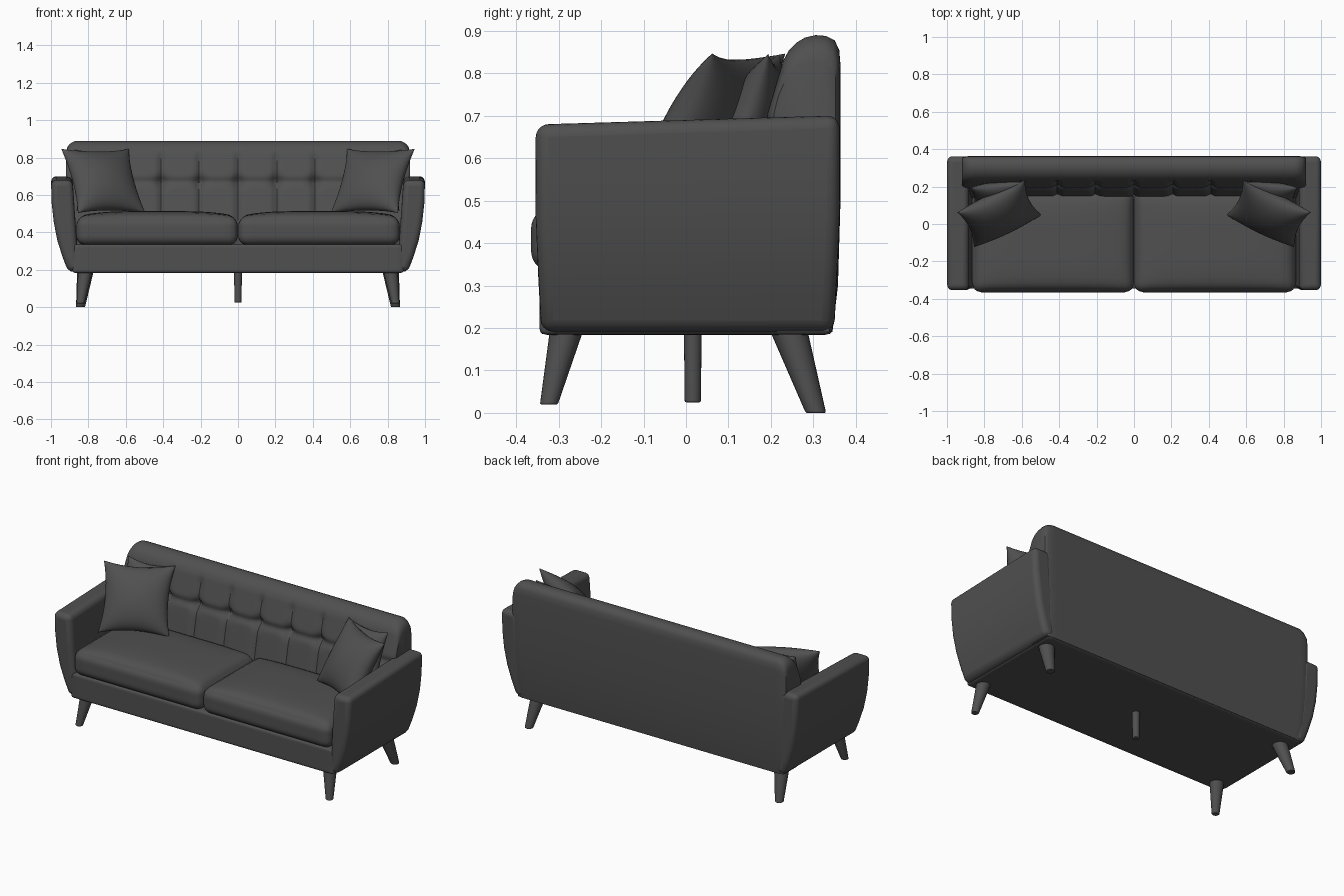
import bpy, bmesh, math
from mathutils import Vector, Matrix

cube = bpy.data.objects.get("Cube")
if cube:
    bpy.data.objects.remove(cube, do_unlink=True)

grey = bpy.data.materials.new("charcoal grey")
grey.use_nodes = True
COLOUR = (0.08, 0.08, 0.08, 1)
grey.diffuse_color = COLOUR
grey.node_tree.nodes["Principled BSDF"].inputs["Base Color"].default_value = COLOUR


def finish(name, bm, bevel=0, angle=40):
    """Turn a bmesh into a smooth shaded object, with an optional soft bevel."""
    bmesh.ops.recalc_face_normals(bm, faces=bm.faces)
    mesh = bpy.data.meshes.new(name)
    bm.to_mesh(mesh)
    bm.free()
    mesh.materials.append(grey)
    obj = bpy.data.objects.new(name, mesh)
    bpy.context.collection.objects.link(obj)
    if bevel:
        mod = obj.modifiers.new("soft edges", "BEVEL")
        mod.width, mod.segments, mod.limit_method = bevel, 5, "ANGLE"
        mod.angle_limit = math.radians(35)
    bpy.ops.object.select_all(action="DESELECT")
    obj.select_set(True)
    bpy.context.view_layer.objects.active = obj
    bpy.ops.object.shade_smooth_by_angle(angle=math.radians(angle))
    return obj


def skin(bm, rings):
    """Join rings of points into a closed, capped skin."""
    loops = [[bm.verts.new(p) for p in ring] for ring in rings]
    n = len(loops[0])
    for a, b in zip(loops, loops[1:]):
        for i in range(n):
            j = (i + 1) % n
            bm.faces.new((a[i], a[j], b[j], b[i]))
    bm.faces.new(loops[0])
    bm.faces.new(loops[-1])


def soft_box(name, centre, half, radius, crown=0):
    """Rounded box whose top can swell upwards."""
    bm = bmesh.new()
    bmesh.ops.create_cube(bm, size=2)
    bmesh.ops.subdivide_edges(bm, edges=bm.edges, cuts=19, use_grid_fill=True)
    for v in bm.verts:
        u = [math.sin(c * math.pi / 2) for c in v.co]
        p = Vector([c * h for c, h in zip(u, half)])
        core = Vector([max(-h + radius, min(h - radius, c)) for c, h in zip(p, half)])
        p = core + (p - core).normalized() * radius
        if p.z > 0:
            p.z += crown * (1 - u[0] ** 4) * (1 - u[1] ** 4) * p.z / half[2]
        v.co = p + Vector(centre)
    return finish(name, bm)


def arm(name, side):
    """Arm with a curved outer face, a little higher at the back."""
    outline = [(0.84, 0.19), (0.908, 0.19), (0.938, 0.27), (0.966, 0.36), (0.985, 0.46),
               (0.996, 0.56), (1.0, 0.69), (0.885, 0.69), (0.872, 0.5), (0.86, 0.33)]
    rings = []
    for end in (-1, 1):
        ring = []
        for x, z in outline:
            t = (z - 0.19) / 0.5
            y = 0.004 + end * (0.345 + 0.013 * min(1, 2 * t))
            ring.append((side * x, y, z + 0.03 * y * t))
        rings.append(ring)
    bm = bmesh.new()
    skin(bm, rings)
    return finish(name, bm, bevel=0.03)


def front_depth(x, z):
    """Front of the backrest: sloping pads pinched by seams and buttons."""
    if z > 0.7:
        y = 0.19 + 0.3 * (z - 0.7)
    else:
        y = 0.15 + 0.2 * (z - 0.5)
    seam = x - 0.205 * round(x / 0.205)
    if abs(x) > 0.75:
        seam = 1
    row = z - 0.67
    fade = max(0, min(1, (0.84 - z) / 0.05))
    pinch = 0.014 * math.exp(-(seam / 0.016) ** 2)
    pinch += 0.012 * math.exp(-(row / 0.018) ** 2)
    pinch += 0.022 * math.exp(-(seam ** 2 + row ** 2) / 0.0012)
    return y + fade * pinch


def backrest():
    half, corner, cols = 0.92, 0.065, 180
    rings = []
    for i in range(cols + 1):
        x = half * math.sin(math.pi * (i / cols - 0.5)) * 0.25 + half * (2 * i / cols - 1) * 0.75
        d = min(1, (half - abs(x)) / corner)
        s = math.sqrt(max(0, 1 - (1 - d) ** 2))
        ring = [(0.2, 0.19), (0.345, 0.19), (0.358, 0.3), (0.364, 0.5), (0.364, 0.82),
                (0.361, 0.855), (0.35, 0.878), (0.33, 0.888), (0.305, 0.89),
                (0.28, 0.884), (0.26, 0.872), (0.243, 0.855)]
        ring += [(front_depth(x, 0.83 - k * 0.0125), 0.83 - k * 0.0125) for k in range(31)]
        points = []
        for y, z in ring:
            if z > 0.75:
                z -= (1 - s) * corner * (z - 0.75) / 0.14
            y = 0.29 + (y - 0.29) * (0.84 + 0.16 * s)
            lower = max(0, 0.5 - z) * 0.09
            points.append((x * (1 - lower), y, z))
        rings.append(points)
    bm = bmesh.new()
    skin(bm, rings)
    return finish("backrest", bm)


def pillow(name, centre, across, up, width, height, puff):
    """Square throw pillow with pointed corners and slightly hollow sides."""
    across = Vector(across).normalized()
    normal = across.cross(Vector(up)).normalized()
    up = normal.cross(across)
    bm = bmesh.new()
    for face in (-1, 1):
        grid = bmesh.ops.create_grid(bm, x_segments=24, y_segments=24, size=1)
        for v in grid["verts"]:
            u, w = (math.sin(c * math.pi / 2) for c in v.co.xy)
            thick = face * puff * max(0, (1 - u * u) * (1 - w * w)) ** 0.5
            wide = u * width / 2 * (1 - 0.12 * (1 - w * w))
            tall = w * height / 2 * (1 - 0.12 * (1 - u * u))
            v.co = Vector(centre) + across * wide + up * tall + normal * thick
    bmesh.ops.remove_doubles(bm, verts=bm.verts, dist=0.0005)
    return finish(name, bm, angle=70)


def leg(name, top, bottom, r_top, r_bottom):
    """Round tapered leg with level ends."""
    rings = []
    for (x, y, z), r in ((top, r_top), (bottom, r_bottom)):
        rings.append([(x + r * math.cos(a * math.tau / 20), y + r * math.sin(a * math.tau / 20), z)
                      for a in range(20)])
    bm = bmesh.new()
    skin(bm, rings)
    return finish(name, bm, bevel=0.004)


# Frame and upholstery
soft_box("seat_base", (0, 0, 0.26), (0.885, 0.345, 0.076), 0.014)
backrest()

# Parts found on both sides
for label, s in (("left", 1), ("right", -1)):
    arm(label + "_arm", s)
    soft_box(label + "_seat_cushion", (s * 0.433, -0.09, 0.408), (0.432, 0.275, 0.076), 0.05, 0.03)
    pillow(label + "_front_pillow", (s * 0.72, 0.055, 0.675), (0.88, s * -0.42, 0),
           (s * 0.145, 0.15, 0.33), 0.4, 0.4, 0.085)
    pillow(label + "_rear_pillow", (s * 0.73, 0.15, 0.68), (1, s * -0.1, 0),
           (0, 0.12, 0.34), 0.28, 0.35, 0.06)
    leg(label + "_front_leg", (s * 0.815, -0.28, 0.2), (s * 0.842, -0.323, 0.02), 0.04, 0.021)
    leg(label + "_back_leg", (s * 0.815, 0.24, 0.2), (s * 0.842, 0.306, 0), 0.045, 0.024)

leg("centre_leg", (0, 0.016, 0.2), (0, 0.016, 0.025), 0.021, 0.019)
